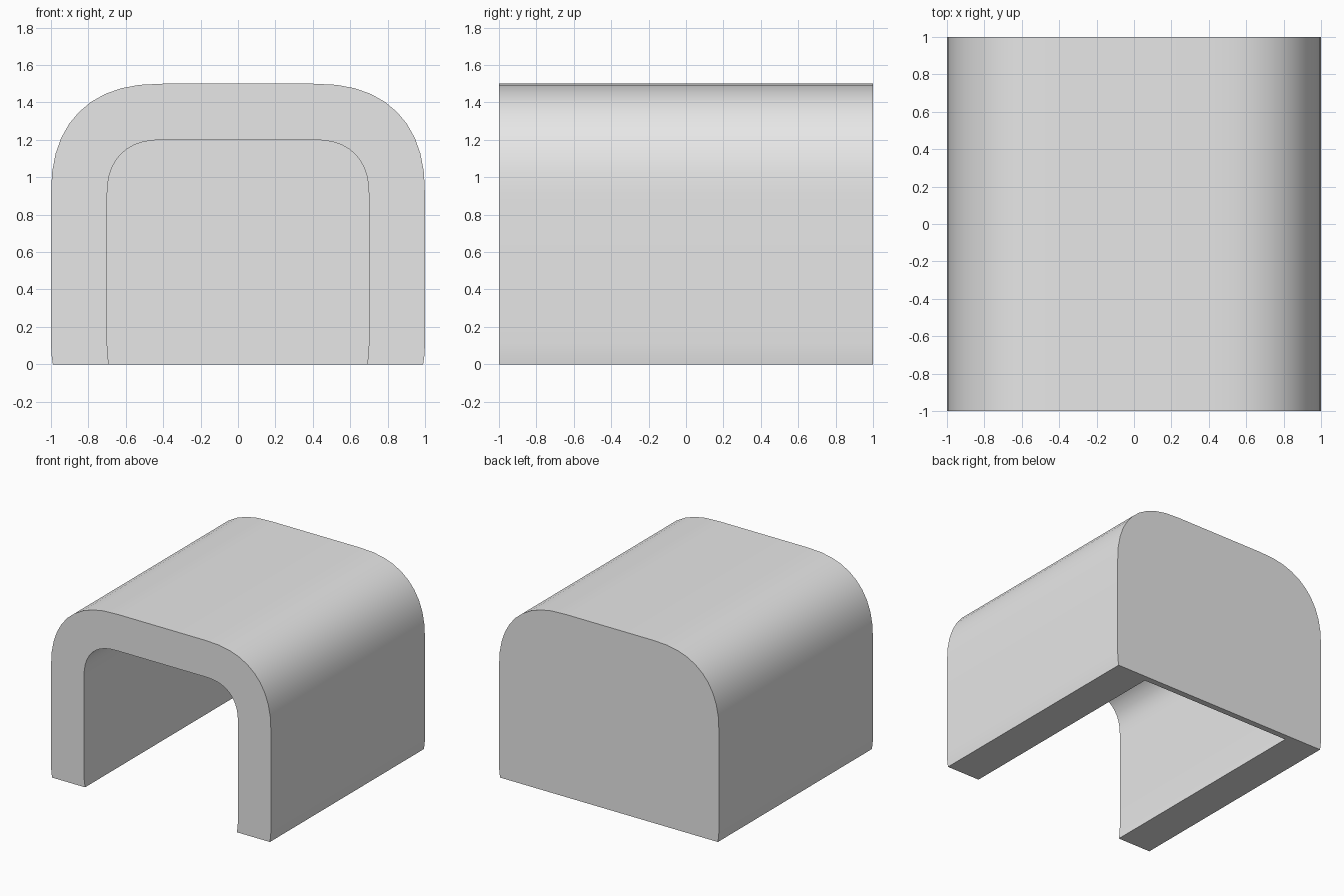
import bpy, bmesh, math

cube = bpy.data.objects.get("Cube")
if cube:
    bpy.data.objects.remove(cube, do_unlink=True)

STEPS = 10      # segments per rounded shoulder
POWER = 2 / 2.4  # slightly squarer than a circle
FLAT = 0.4      # half width of the flat roof


def arch(half_width, height):
    """Points of an arch from the right foot over the roof to the left foot."""
    radius = half_width - FLAT
    side = [(half_width - 0.01, 0), (half_width - 0.003, 0.05), (half_width, 0.12)]
    for i in range(STEPS + 1):
        t = math.pi / 2 * i / STEPS
        side.append((FLAT + radius * max(math.cos(t), 0) ** POWER,
                     height - radius + radius * math.sin(t) ** POWER))
    return side + [(-x, z) for x, z in reversed(side)]


grey = bpy.data.materials.new("plain_grey")
grey.use_nodes = True
colour = (0.8, 0.8, 0.8, 1)
grey.diffuse_color = colour
grey.node_tree.nodes["Principled BSDF"].inputs["Base Color"].default_value = colour

bm = bmesh.new()


def ring(points, y):
    return [bm.verts.new((x, y, z)) for x, z in points]


def bridge(a, b):
    for i in range(len(a) - 1):
        bm.faces.new((a[i], a[i + 1], b[i + 1], b[i]))


outer, inner = arch(1.0, 1.5), arch(0.7, 1.2)
outer_front, outer_back = ring(outer, -1), ring(outer, 1)
inner_front, inner_back = ring(inner, -1), ring(inner, 0.95)

# Outer skin, inner skin and front rim
bridge(outer_front, outer_back)
bridge(inner_front, inner_back)
bridge(outer_front, inner_front)

# Both sides of the thin back wall
bm.faces.new(outer_back)
bm.faces.new(inner_back)

# Undersides of the side walls and back wall
for end in (0, -1):
    bm.faces.new((outer_front[end], inner_front[end], inner_back[end], outer_back[end]))
bm.faces.new((outer_back[0], inner_back[0], inner_back[-1], outer_back[-1]))

bmesh.ops.recalc_face_normals(bm, faces=bm.faces[:])
mesh = bpy.data.meshes.new("arched_shelter")
bm.to_mesh(mesh)
bm.free()
mesh.materials.append(grey)

shelter = bpy.data.objects.new("arched_shelter", mesh)
bpy.context.collection.objects.link(shelter)
bpy.ops.object.select_all(action='DESELECT')
shelter.select_set(True)
bpy.context.view_layer.objects.active = shelter
bpy.ops.object.shade_smooth_by_angle(angle=math.radians(35))
